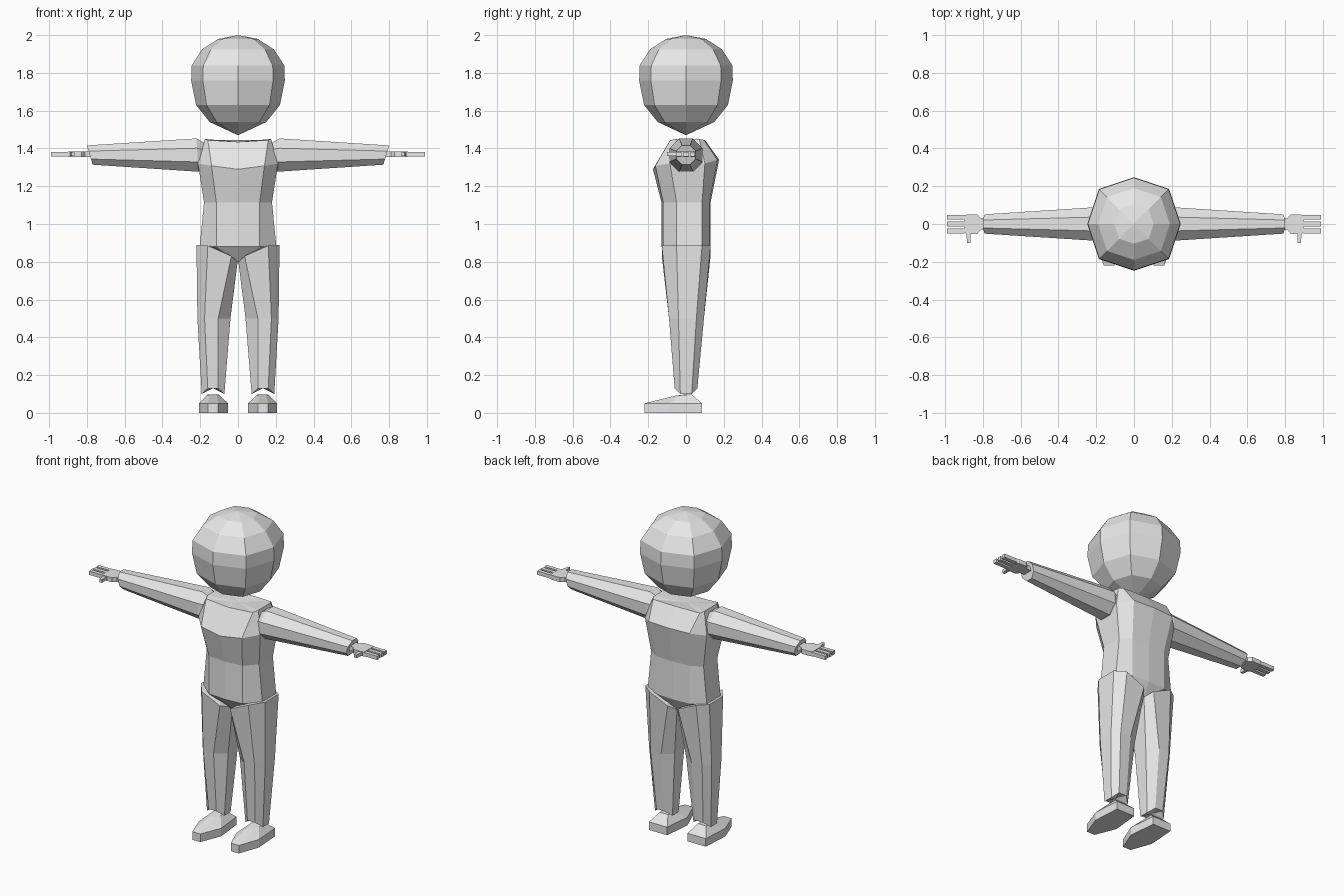
import bpy, bmesh, math

if "Cube" in bpy.data.objects:
    bpy.data.objects.remove(bpy.data.objects["Cube"])

grey = bpy.data.materials.new("plain grey")
grey.diffuse_color = (0.8, 0.8, 0.8, 1)
grey.use_nodes = True
grey.node_tree.nodes["Principled BSDF"].inputs["Base Color"].default_value = grey.diffuse_color


def finish(name, bm, mirror=False):
    bmesh.ops.recalc_face_normals(bm, faces=bm.faces)
    me = bpy.data.meshes.new(name)
    bm.to_mesh(me)
    bm.free()
    me.materials.append(grey)
    ob = bpy.data.objects.new(name, me)
    bpy.context.collection.objects.link(ob)
    if mirror:
        m = ob.modifiers.new("mirror", 'MIRROR')
        m.use_mirror_merge = False
    return ob


def cap(bm, ring, point):
    """Close a ring with a fan to one point."""
    c = bm.verts.new(point)
    for i in range(len(ring)):
        bm.faces.new((ring[i - 1], ring[i], c))


def loft(name, rings, start, end, mirror=False):
    """Skin equal-length rings and close both ends with fans."""
    bm = bmesh.new()
    vs = [[bm.verts.new(p) for p in r] for r in rings]
    for a, b in zip(vs, vs[1:]):
        for i in range(len(a)):
            bm.faces.new((a[i - 1], a[i], b[i], b[i - 1]))
    cap(bm, vs[0], start)
    cap(bm, vs[-1], end)
    return finish(name, bm, mirror)


def prism(name, outline, z0, z1, mirror=True):
    bm = bmesh.new()
    lo = [bm.verts.new((x, y, z0)) for x, y in outline]
    hi = [bm.verts.new((x, y, z1)) for x, y in outline]
    bm.faces.new(lo)
    bm.faces.new(hi)
    for i in range(len(lo)):
        bm.faces.new((lo[i - 1], lo[i], hi[i], hi[i - 1]))
    return finish(name, bm, mirror)


# Head: eight-sided faceted ball
profile = [(1.54, .15), (1.63, .222), (1.76, .248), (1.84, .245), (1.925, .19), (1.98, .105)]
head = []
for z, r in profile:
    ring = []
    for i in range(8):
        t = i * math.pi / 4
        k = 1.06 if i % 2 else 1.0
        ring.append((r * k * math.cos(t), r * k * math.sin(t), z))
    head.append(ring)
loft("head", head, (0, 0, 1.47), (0, 0, 2.0))


# Torso: ten-sided sections (inner x, side x, front y, back y, side y range, front z, side z, back z)
def torso_ring(a, b, f, k, s0, s1, zf, zs, zb):
    half = [(a, f * .93, zf * .4 + zs * .6), (b, s0, zs), (b, s1, zs), (a, k * .95, zb)]
    return ([(0, f, zf)] + half + [(0, k, zb)]
            + [(-x, y, z) for x, y, z in reversed(half)])


torso = [
    torso_ring(.005, .01, -.07, .09, -.04, .06, .80, .80, .80),
    torso_ring(.115, .203, -.13, .13, -.05, .085, .88, .88, .88),
    torso_ring(.115, .18, -.13, .13, -.05, .085, 1.115, 1.115, 1.115),
    torso_ring(.14, .212, -.175, .175, -.085, .10, 1.29, 1.32, 1.34),
    torso_ring(.16, .175, -.09, .10, -.05, .07, 1.435, 1.45, 1.445),
]
loft("torso", torso, (0, 0, .80), (0, 0, 1.435))


# Arms: tapered octagonal sleeves with slanted cuffs
def arm_ring(x, r, slant):
    ring = []
    for i in range(8):
        t = (i + .5) * math.pi / 4
        y, z = [r / math.cos(math.pi / 8) * f(t) for f in (math.cos, math.sin)]
        ring.append((x + slant * z, y, 1.365 + z))
    return ring


loft("arm", [arm_ring(.16, .055, 0), arm_ring(.215, .088, .06), arm_ring(.785, .051, .3)],
     (.16, 0, 1.365), (.785, 0, 1.365), True)

# Hands: flat palm, three fingers and a thumb
prism("palm", [(.78, -.03), (.81, -.03), (.83, -.052), (.885, -.052), (.9, -.045),
               (.9, .045), (.885, .05), (.83, .05), (.81, .03), (.78, .03)], 1.355, 1.383)
for i, y in enumerate((-.037, 0, .036)):
    prism("finger_%d" % (i + 1), [(.897, y - .012), (.99, y - .012),
                                  (.99, y + .012), (.897, y + .012)], 1.358, 1.381)
prism("thumb", [(.866, -.1), (.883, -.1), (.889, -.05), (.865, -.05)], 1.36, 1.38)


# Legs: octagonal sections
def leg_ring(x0, x1, x2, x3, f, k, s0, s1, zs):
    """x0..x3 run from inner to outer; zs gives their heights."""
    za, zb, zc, zd = zs
    return [(x0, s0, za), (x1, f, zb), (x2, f, zc), (x3, s0, zd),
            (x3, s1, zd), (x2, k, zc), (x1, k, zb), (x0, s1, za)]


legs = [
    leg_ring(.072, .107, .16, .192, -.06, .06, -.03, .03, (.10, .13, .13, .10)),
    leg_ring(.04, .105, .177, .215, -.09, .095, -.04, .055, (.5,) * 4),
    leg_ring(.002, .035, .16, .22, -.128, .13, -.05, .085, (.80, .83, .885, .89)),
]
loft("leg", legs, (.132, 0, .13), (.12, 0, .88), True)

# Feet: six-sided sole with a sloping upper
sole = [(.105, -.22), (.16, -.22), (.207, -.09), (.195, .085), (.07, .085), (.053, -.09)]
upper = [(.112, -.06, .09), (.15, -.06, .09), (.165, -.03, .093),
         (.16, .03, .098), (.103, .03, .098), (.098, -.03, .093)]
loft("foot", [[(x, y, 0) for x, y in sole],
              [(x, y, .05) for x, y in sole], upper],
     (.13, -.05, 0), (.13, -.01, .097), True)
